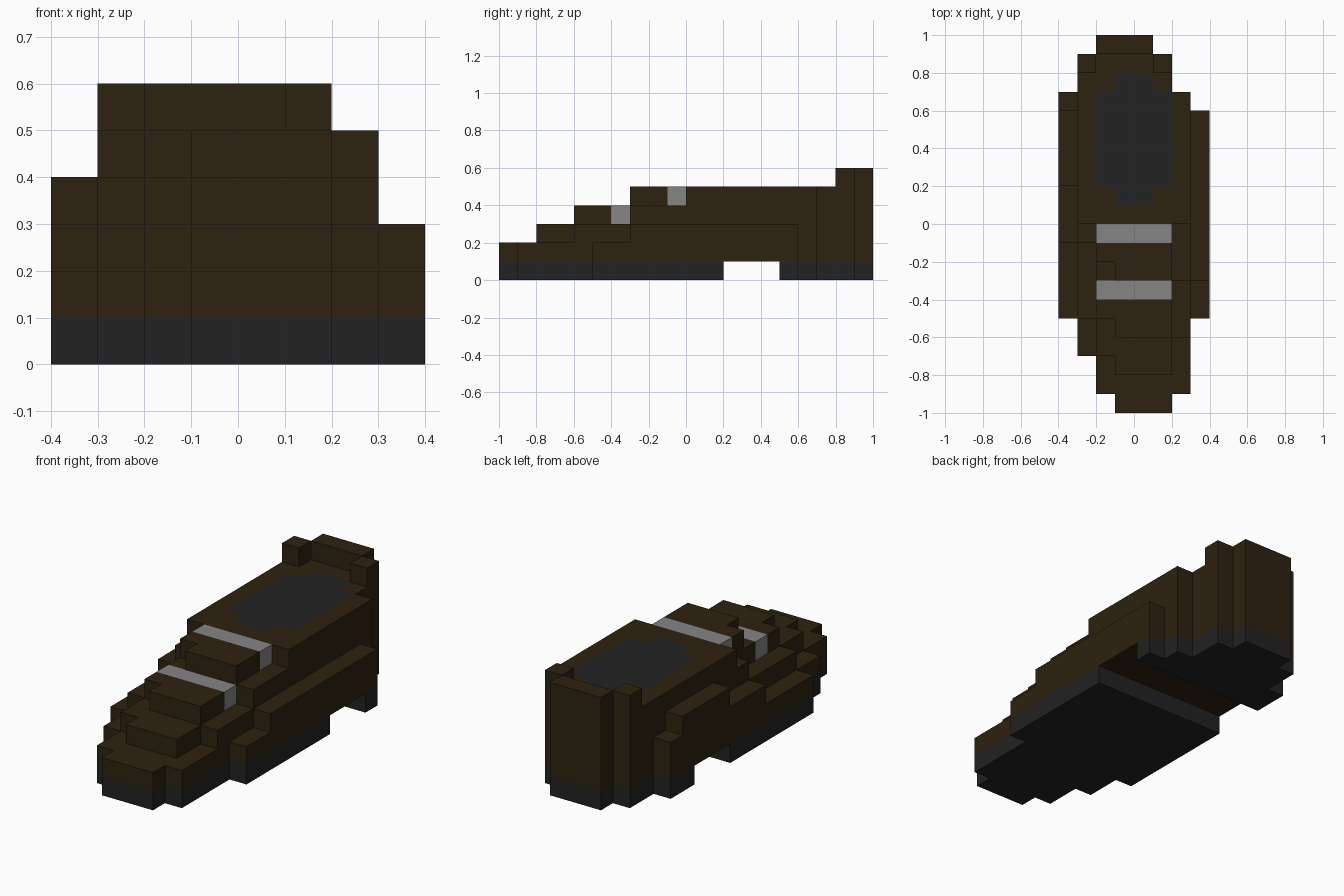
import bpy, bmesh
from mathutils import Vector

cube = bpy.data.objects.get("Cube")
if cube:
    bpy.data.objects.remove(cube, do_unlink=True)

UNIT = 0.1


def material(name, rgb):
    m = bpy.data.materials.new(name)
    m.use_nodes = True
    color = (*rgb, 1)
    m.diffuse_color = color
    m.node_tree.nodes["Principled BSDF"].inputs["Base Color"].default_value = color
    return m


brown = material("dark_brown_leather", (0.027, 0.016, 0.005))
black = material("black_rubber", (0.016, 0.016, 0.016))
grey = material("grey_strap", (0.235, 0.235, 0.235))

# Lengthwise slices of the shoe: toe end, then (height, end) of each step
middle = [-10, (2, -8), (3, -6), (4, -3)]
slices = {
    -4: [-5, (2, -1), (3, 2), (4, 6), (3, 7)],
    -3: [-7, (2, -5), (3, -1), (4, 0), (5, 8), (6, 9)],
    -2: [-9, (2, -7), (3, -5), (4, -2), (5, 9), (6, 10)],
    -1: middle + [(5, 9), (6, 10)],
    0: middle + [(5, 9), (6, 10)],
    1: middle + [(5, 8), (6, 9)],
    2: [-9, (2, -6), (3, -3), (4, 0), (5, 7)],
    3: [-5, (2, -3), (3, 6)],
}


def part_at(x, y, z):
    """Name of the part that owns a block, or None for the arch gap."""
    if z == 0:
        return "front_sole" if y < 2 else "heel_block" if y >= 5 else None
    across = -2 <= x < 2
    if across and z == 4 and y == -1:
        return "rear_strap"
    if across and z == 3 and y == -4:
        return "front_strap"
    narrow = -1 <= x < 1 and 1 <= y < 8
    if z == 4 and (narrow or across and 2 <= y < 7):
        return "foot_opening"
    return "shoe_upper"


# Fill the block grid
blocks = {}
for x, (start, *steps) in slices.items():
    for height, end in steps:
        for y in range(start, end):
            for z in range(height):
                part = part_at(x, y, z)
                if part:
                    blocks[x, y, z] = part
        start = end


def build(name, mat):
    """Make a part from the outward faces of its blocks."""
    bm = bmesh.new()
    for cell, part in blocks.items():
        if part != name:
            continue
        centre = Vector(cell) + Vector((0.5, 0.5, 0.5))
        for axis in range(3):
            for sign in (-1, 1):
                n = Vector((0, 0, 0))
                n[axis] = sign
                if tuple(int(c + d) for c, d in zip(cell, n)) in blocks:
                    continue
                u = Vector((0, 0, 0))
                u[(axis + 1) % 3] = 0.5
                v = n.cross(u)
                mid = centre + n * 0.5
                corners = (mid - u - v, mid + u - v, mid + u + v, mid - u + v)
                bm.faces.new([bm.verts.new(c * UNIT) for c in corners])
    bmesh.ops.remove_doubles(bm, verts=bm.verts, dist=0.001)
    # Merge coplanar squares into large flat faces
    bmesh.ops.dissolve_limit(bm, angle_limit=0.01, verts=bm.verts, edges=bm.edges)
    mesh = bpy.data.meshes.new(name)
    bm.to_mesh(mesh)
    bm.free()
    mesh.materials.append(mat)
    bpy.context.collection.objects.link(bpy.data.objects.new(name, mesh))


for name, mat in {
    "shoe_upper": brown,
    "front_sole": black,
    "heel_block": black,
    "foot_opening": black,
    "front_strap": grey,
    "rear_strap": grey,
}.items():
    build(name, mat)
